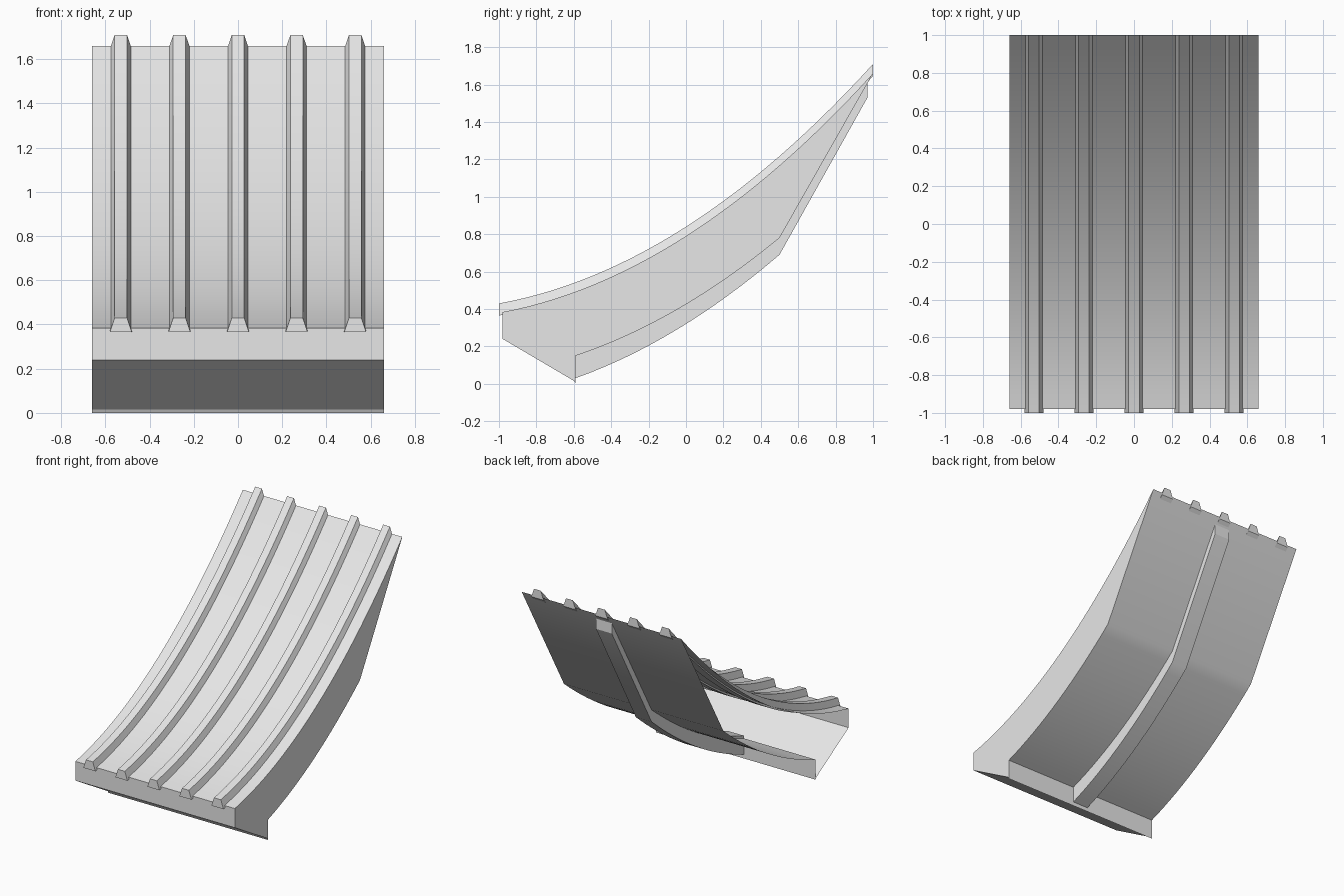
import bpy, bmesh, math

if "Cube" in bpy.data.objects:
    bpy.data.objects.remove(bpy.data.objects["Cube"], do_unlink=True)

HALF = 0.66
grey = bpy.data.materials.new("light_grey")
grey.use_nodes = True
grey.diffuse_color = (0.8, 0.8, 0.8, 1)
grey.node_tree.nodes["Principled BSDF"].inputs["Base Color"].default_value = (0.8, 0.8, 0.8, 1)


def curve(a, b, c, start, end, steps):
    """Points (y, z) along a parabola."""
    ys = [start + (end - start) * i / steps for i in range(steps + 1)]
    return [(y, a + b * y + c * y * y) for y in ys]


def finish(bm, name):
    bmesh.ops.recalc_face_normals(bm, faces=bm.faces)
    mesh = bpy.data.meshes.new(name)
    bm.to_mesh(mesh)
    bm.free()
    mesh.materials.append(grey)
    obj = bpy.data.objects.new(name, mesh)
    bpy.context.collection.objects.link(obj)
    bpy.ops.object.select_all(action="DESELECT")
    obj.select_set(True)
    bpy.context.view_layer.objects.active = obj
    bpy.ops.object.shade_smooth_by_angle(angle=math.radians(25))
    return obj


def loft(name, rings, cap_start=True, cap_end=True):
    """Skin a list of closed rings, optionally closing the ends."""
    bm = bmesh.new()
    loops = [[bm.verts.new(p) for p in ring] for ring in rings]
    for a, b in zip(loops, loops[1:]):
        for i in range(len(a)):
            j = (i + 1) % len(a)
            bm.faces.new((a[i], a[j], b[j], b[i]))
    if cap_start:
        bm.faces.new(loops[0])
    if cap_end:
        bm.faces.new(loops[-1])
    return finish(bm, name)


def extrude(name, profile, half, **caps):
    return loft(name, [[(x, y, z) for y, z in profile] for x in (-half, half)], **caps)


# Hollow curved panel, open on its -x side
top = curve(0.79, 0.64, 0.23, -0.98, 1.0, 28)
under = curve(0.425, 0.598, 0.224, 0.5, -0.59, 16)
extrude("curved_panel", top + under + [(-0.59, 0.0), (-0.598, 0.015), (-0.98, 0.24)],
        HALF, cap_start=False)

# Keel along the middle of the underside
keel_low = curve(0.32, 0.626, 0.229, -0.59, 0.5, 16)
keel_high = [(y, z + 0.02) for y, z in under]
extrude("underside_keel", keel_low + [(0.97, 1.53), (0.97, 1.62)] + keel_high, 0.065)

# Five raised ribs with a tapered section
path = curve(0.79, 0.64, 0.23, -1.0, 1.0, 28)
section = [(-0.05, -0.015), (-0.028, 0.05), (0.028, 0.05), (0.05, -0.015)]
for n in range(5):
    cx = (n - 2) * 0.265
    loft(f"rib_{n + 1}", [[(cx + dx, y, z + dz) for dx, dz in section] for y, z in path])
